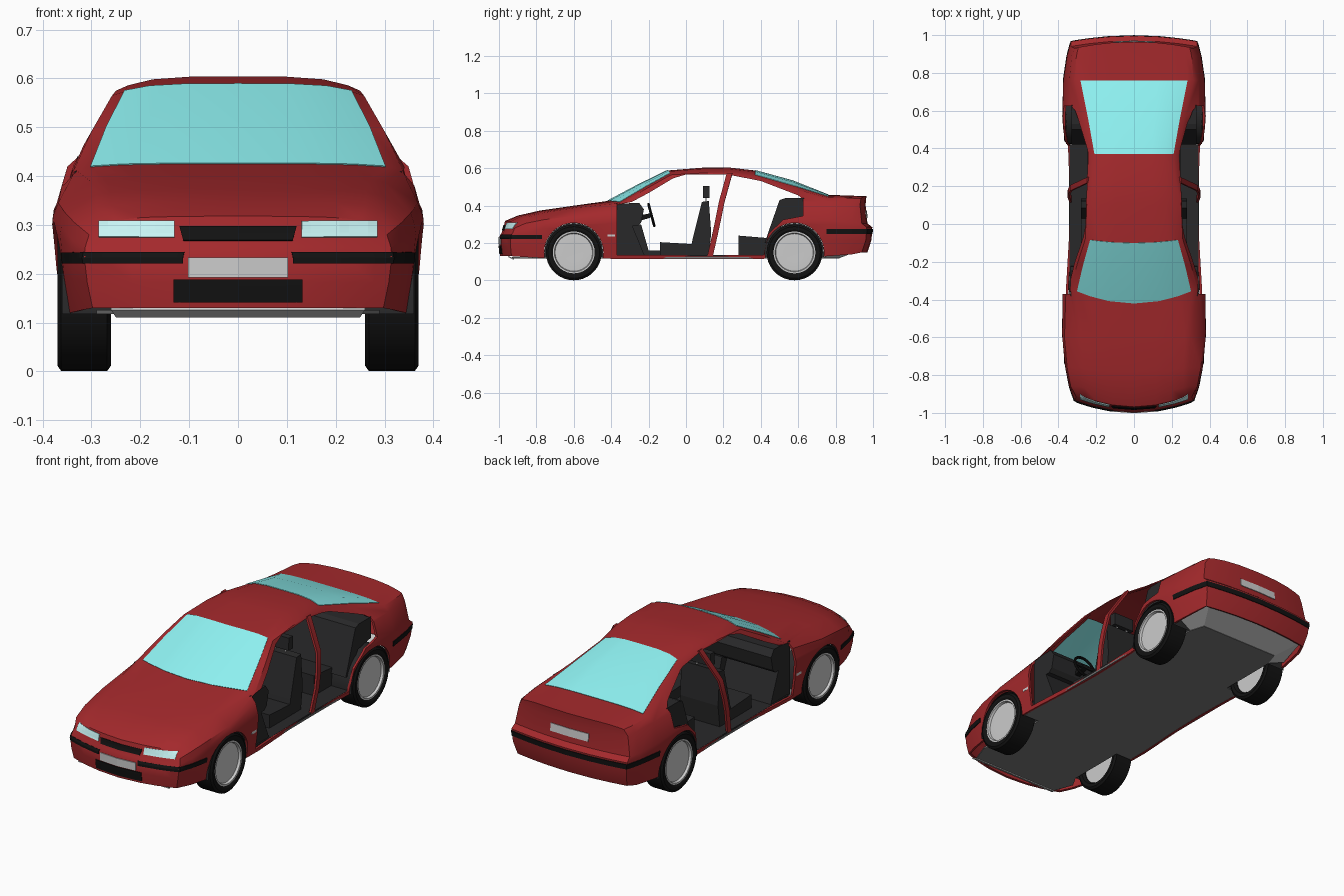
import bpy, bmesh
from math import sin, cos, pi, radians
from mathutils import Vector
from mathutils.bvhtree import BVHTree

if "Cube" in bpy.data.objects:
    bpy.data.objects.remove(bpy.data.objects["Cube"])


def material(name, *rgb):
    m = bpy.data.materials.new(name)
    m.diffuse_color = (*rgb, 1)
    m.use_nodes = True
    m.node_tree.nodes["Principled BSDF"].inputs["Base Color"].default_value = m.diffuse_color
    return m


RED = material("paint", .37, .022, .025)
DARK = material("dark_trim", .022, .022, .023)
BLACK = material("black_trim", .006, .006, .006)
PLATE = material("underbody", .2, .2, .2)
GLASS = material("glass", .27, .88, .88)
LAMP = material("lamp", .58, .92, .92)


def make(name, verts, faces, mat=None, smooth=True, solid=0):
    bm = bmesh.new()
    vs = [bm.verts.new(v) for v in verts]
    for f in faces:
        bm.faces.new([vs[i] for i in f])
    bmesh.ops.remove_doubles(bm, verts=bm.verts, dist=1e-5)
    bmesh.ops.delete(bm, geom=[v for v in bm.verts if not v.link_faces], context='VERTS')
    bmesh.ops.recalc_face_normals(bm, faces=bm.faces)
    me = bpy.data.meshes.new(name)
    bm.to_mesh(me)
    bm.free()
    ob = bpy.data.objects.new(name, me)
    bpy.context.collection.objects.link(ob)
    if mat:
        me.materials.append(mat)
    if solid:
        apply(ob, 'SOLIDIFY', thickness=solid, offset=0)
    if smooth:
        shade(ob)
    return ob


def activate(ob):
    bpy.ops.object.select_all(action='DESELECT')
    ob.select_set(True)
    bpy.context.view_layer.objects.active = ob


def shade(ob):
    activate(ob)
    bpy.ops.object.shade_smooth_by_angle(angle=radians(32))


def apply(ob, kind, **props):
    activate(ob)
    m = ob.modifiers.new("m", kind)
    for k, v in props.items():
        setattr(m, k, v)
    bpy.ops.object.modifier_apply(modifier=m.name)


def prism(name, yz, x0, x1, mat=None):
    """Side-view profile extruded across x."""
    n = len(yz)
    verts = [(x, y, z) for x in (x0, x1) for y, z in yz]
    faces = [range(n), range(n, 2 * n)] + [(i, (i + 1) % n, n + (i + 1) % n, n + i) for i in range(n)]
    return make(name, verts, faces, mat, smooth=False)


def grid_faces(rows, cols, start=0):
    return [(start + r * cols + c, start + r * cols + c + 1, start + (r + 1) * cols + c + 1, start + (r + 1) * cols + c)
            for r in range(rows - 1) for c in range(cols - 1)]


def lathe(name, profile, cx, cy, cz, mat=None, n=32, side=1):
    """Profile of (x, radius) turned around the x axis."""
    verts = [(cx + side * x, cy + r * cos(2 * pi * k / n), cz + r * sin(2 * pi * k / n))
             for x, r in profile for k in range(n + 1)]
    return make(name, verts, grid_faces(len(profile), n + 1), mat)


# body stations: y, half width, sill z, widest z, shoulder x, z, top edge x, z, centre z, plan bow
S = [(-.968, .315, .13, .235, .305, .28, .28, .305, .318, .06),
     (-.9, .342, .125, .25, .335, .305, .29, .335, .347, .04),
     (-.78, .364, .12, .28, .354, .325, .29, .362, .374, .02),
     (-.6, .381, .12, .30, .368, .345, .30, .388, .40, 0),
     (-.42, .378, .115, .31, .36, .385, .335, .415, .425, .08),
     (-.26, .37, .115, .31, .352, .40, .30, .492, .51, .05),
     (-.1, .362, .115, .31, .345, .41, .258, .565, .588, .02),
     (.1, .357, .115, .31, .342, .41, .25, .575, .604, 0),
     (.23, .36, .115, .31, .343, .412, .245, .57, .604, 0),
     (.37, .365, .115, .31, .345, .415, .232, .55, .588, 0),
     (.57, .38, .12, .31, .352, .42, .272, .492, .533, 0),
     (.76, .375, .13, .30, .342, .42, .315, .443, .458, 0),
     (.9, .355, .14, .29, .33, .415, .305, .44, .453, -.01),
     (.965, .335, .15, .285, .315, .405, .295, .437, .452, -.03)]
COLS = [1, .9, .7, .4, 0, -.4, -.7, -.9, -1]
OFFS = {0: [-.025, -.030, -.030, -.018, -.008], len(S) - 1: [.005, .027, .031, .005, -.005]}
verts, caps = [], []
for k, (y, w, zb, zm, ws, zs, wt, ze, zc, bow) in enumerate(S):
    side = [(w * .945, zb), (w * .98, (zb + zm) / 2), (w, zm), (w * .993, zm + .02), (ws, zs)]
    off = OFFS.get(k, [0] * 5)
    top = [(wt * t, y + bow * t * t, zc + (ze - zc) * abs(t) ** 4.5) for t in COLS]
    right = [(x, y + bow + o, z) for (x, z), o in zip(side, off)]
    verts += right + top + [(-x, yy, z) for x, yy, z in reversed(right)]
    if k in OFFS:
        caps.append([(x * t, y + bow * t * t + o, z) for (x, z), o in zip(side, off) for t in COLS] + top)
N = 19
faces, glass = [], {"windshield": [], "rear_window": []}
for r in range(len(S) - 1):
    for c in range(N - 1):
        f = (r * N + c, r * N + c + 1, (r + 1) * N + c + 1, (r + 1) * N + c)
        part = "windshield" if r in (4, 5) else "rear_window" if r in (9, 10) else None
        (glass[part] if part and 6 <= c <= 11 else faces).append(f)
for cap in caps:
    faces += grid_faces(6, len(COLS), len(verts))
    verts += cap
tree = BVHTree.FromPolygons(verts, faces)
body = make("body_shell", verts, faces, RED, smooth=False)
if sum(p.normal.z * p.area for p in body.data.polygons) < 0:
    body.data.flip_normals()
apply(body, 'SOLIDIFY', thickness=.012, offset=-1)
for name, fs in glass.items():
    make(name, verts, fs, GLASS, solid=.005)

# door openings and wheel arches
door = [(-.37, .135), (-.37, .405), (-.29, .42), (-.2, .468), (-.07, .546), (0, .567), (.22, .567), (.4, .532),
        (.6, .455), (.625, .435), (.625, .345), (.52, .325), (.44, .25), (.415, .135)]
AXLES = {"front": -.6, "rear": .58}
cutters = [prism("door_cutter", door, -.6, .6)]
for cy in AXLES.values():
    for s in (1, -1):
        cutters.append(lathe("arch_cutter", [(.2, 0), (.2, .158), (.5, .158), (.5, 0)], 0, cy, .15, side=s))
for c in cutters:
    apply(body, 'BOOLEAN', object=c, operation='DIFFERENCE', solver='EXACT')
    bpy.data.objects.remove(c)
shade(body)

# wheels and wheel wells
for end, cy in AXLES.items():
    for s, lr in ((1, "left"), (-1, "right")):
        tag = f"{end}_{lr}"
        lathe("tyre_" + tag, [(.275, .11), (.262, .12), (.26, .138), (.268, .149), (.362, .149), (.37, .138),
                              (.37, .122), (.362, .11), (.275, .11)], 0, cy, .15, BLACK, 36, s)
        lathe("rim_" + tag, [(.28, 0), (.28, .11), (.365, .112), (.365, .104), (.353, .1), (.355, .05), (.352, 0)],
              0, cy, .15, None, 36, s)
        arc = [(cy + .157 * cos(pi * k / 14), .15 + .157 * sin(pi * k / 14)) for k in range(15)]
        arc = [(arc[0][0], .118)] + arc + [(arc[-1][0], .118)]
        n = len(arc)
        make("wheel_well_" + tag, [(s * x, y, z) for x in (.245, .36) for y, z in arc],
             grid_faces(2, n) + [range(n)], DARK)

# floor, carpet and the sloping rear valance underneath
half = [(.25, -.93), (.29, -.82), (.255, -.76), (.255, -.44), (.345, -.44), (.345, .42), (.255, .42), (.255, .74),
        (.23, .82)]
outline = half + [(-x, y) for x, y in reversed(half)]
make("floor", [(x, y, .122) for x, y in outline], [range(len(outline))], PLATE, False, .008)
prism("carpet", [(-.36, .127), (-.36, .136), (.42, .136), (.42, .127)], -.342, .342, DARK)
inner = [(.255, .74), (.23, .82), (-.23, .82), (-.255, .74)]
outer = [(.34, .76), (.30, .945), (-.30, .945), (-.34, .76)]
make("rear_under_panel", [(x, y, .122) for x, y in inner] + [(x, y, z) for (x, y), z in zip(outer, (.15, .17, .17, .15))],
     grid_faces(2, 4), None, False, .005)
make("front_under_lip", [(-.26, -.95, .128), (.26, -.95, .128), (.25, -.92, .113), (-.25, -.92, .113)],
     [(0, 1, 2, 3)], None, False, .005)

# interior
prism("dashboard", [(-.38, .29), (-.38, .41), (-.25, .415), (-.225, .38), (-.24, .31), (-.26, .29)], -.335, .335, DARK)
prism("firewall", [(-.38, .13), (-.38, .3), (-.29, .3), (-.22, .13)], -.335, .335, DARK)
prism("centre_console", [(-.3, .12), (-.3, .3), (-.24, .3), (-.2, .16), (.1, .16), (.1, .12)], -.04, .04, DARK)
for s, lr in ((1, "left"), (-1, "right")):
    x0, x1 = sorted((s * .06, s * .28))
    prism("seat_cushion_" + lr, [(-.14, .12), (-.14, .205), (.03, .195), (.05, .12)], x0, x1, DARK)
    prism("seat_back_" + lr, [(.02, .14), (.035, .22), (.085, .42), (.122, .425), (.135, .25), (.12, .13)], x0, x1, DARK)
    prism("headrest_" + lr, [(.09, .44), (.092, .505), (.125, .505), (.125, .44)], s * .17 - .06, s * .17 + .06, DARK)
    for k in (.14, .2):
        prism("headrest_post_" + lr, [(.104, .41), (.104, .45), (.11, .45), (.11, .41)], s * k - .004, s * k + .004)
    # door pillars
    path = [(.335, .125, .118), (.346, .155, .25), (.344, .17, .32), (.332, .19, .42), (.243, .232, .572)]
    pv = [(s * x, y + d, z) for x, y, z in path for d in (-.014, .016)]
    make("door_pillar_" + lr, pv, grid_faces(5, 2), RED, True, .012)
    prism("side_indicator_" + lr, [(-.42, .234), (-.42, .247), (-.38, .247), (-.38, .234)],
          s * .355, s * .374)
prism("rear_bench_cushion", [(.28, .12), (.28, .24), (.46, .225), (.46, .12)], -.245, .245, DARK)
prism("rear_bench_back", [(.42, .2), (.5, .43), (.53, .44), (.63, .44), (.63, .33), (.52, .31), (.46, .2)], -.33, .33, DARK)
prism("parcel_shelf", [(.6, .425), (.6, .44), (.76, .435), (.76, .42)], -.3, .3, DARK)
bpy.ops.mesh.primitive_torus_add(major_radius=.06, minor_radius=.007, major_segments=24, minor_segments=8,
                                 location=(.17, -.185, .35), rotation=(radians(105), 0, 0))
wheel = bpy.context.object
wheel.name = "steering_wheel"
wheel.data.materials.append(BLACK)
shade(wheel)
prism("steering_column", [(-.26, .315), (-.26, .345), (-.18, .362), (-.176, .34)], .155, .185, BLACK)
prism("steering_spoke", [(-.19, .342), (-.193, .358), (-.183, .358), (-.18, .342)], .112, .228, BLACK)


# trim laid onto the body surface by ray casting
def trim(name, rays, cols, mat=None):
    pts = []
    for o, d in rays:
        hit = tree.ray_cast(Vector(o), Vector(d))[0]
        pts.append((hit if hit else Vector(o) + Vector(d)) - Vector(d) * .0015)
    make(name, pts, grid_faces(len(pts) // cols, cols), mat, False, .005)


def panel(name, x0, x1, z0, z1, mat=None, face=-1, n=9, taper=0):
    rays = []
    for r in range(5):
        for c in range(n):
            x = x0 + (x1 - x0) * c / (n - 1)
            rays.append(((x * (1 + taper * r / 4), face * 2, z0 + (z1 - z0) * r / 4), (0, -face, 0)))
    trim(name, rays, n, mat)


def wrap(name, yc, a0, a1, z0, z1, n):
    rays = []
    for r in range(3):
        for c in range(n):
            a = radians(a0 + (a1 - a0) * c / (n - 1))
            d = Vector((cos(a), sin(a), 0))
            rays.append((Vector((0, yc, z0 + (z1 - z0) * r / 2)) + d, -d))
    trim(name, rays, n, BLACK)


panel("headlight_left", .13, .285, .275, .308, LAMP)
panel("headlight_right", -.285, -.13, .275, .308, LAMP)
panel("grille", -.112, .112, .268, .297, BLACK, taper=.07)
panel("front_plate", -.102, .102, .192, .233)
panel("lower_intake", -.132, .132, .142, .188, BLACK)
panel("rear_plate", -.11, .11, .335, .375, face=1)
wrap("front_strip_left", -.77, 0, -63, .221, .244, 24)
wrap("front_strip_right", -.77, 180, 243, .221, .244, 24)
wrap("rear_strip", .75, 0, 180, .25, .276, 61)
